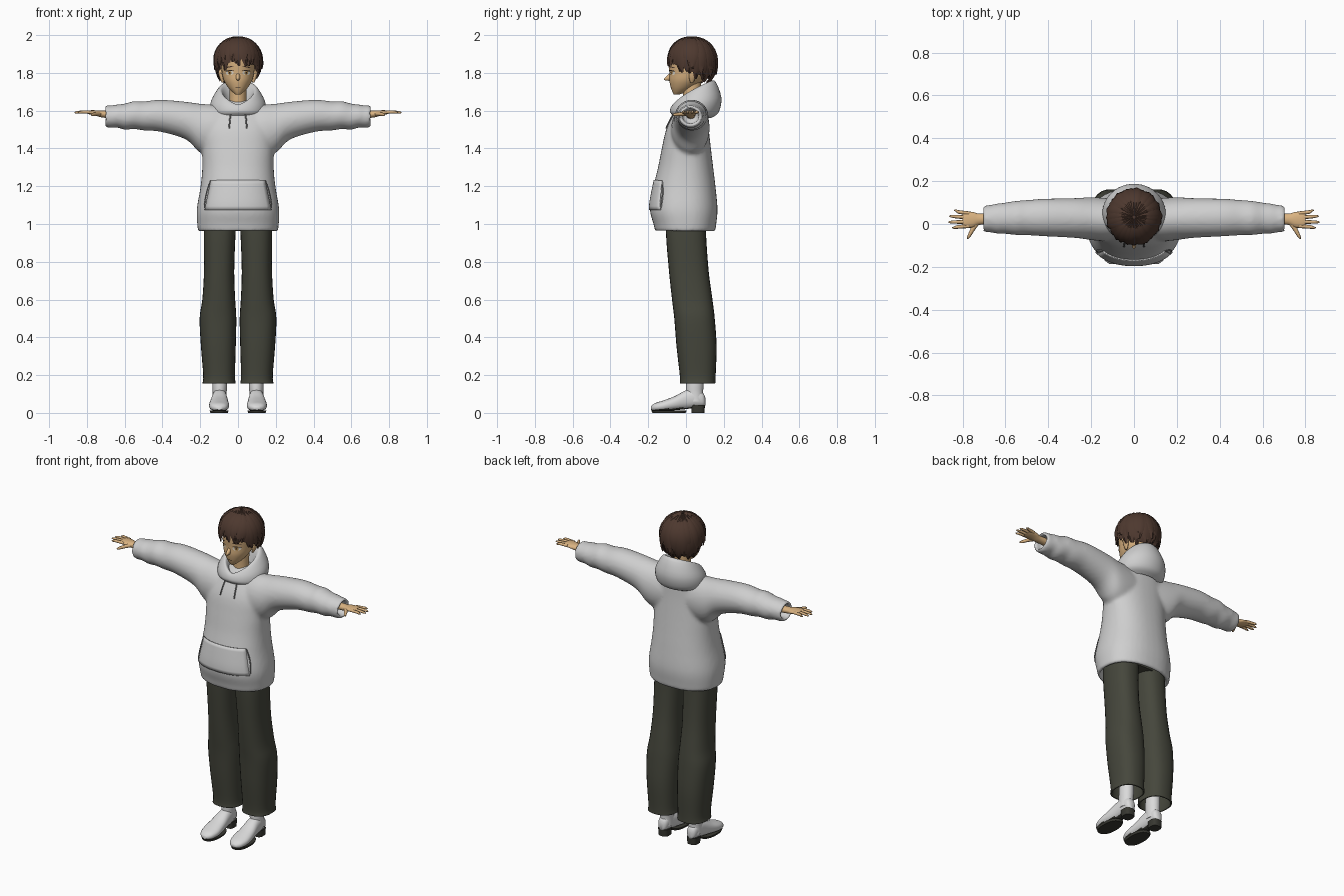
import bpy, bmesh, math, random
from mathutils import Vector

random.seed(4)
if "Cube" in bpy.data.objects:
    bpy.data.objects.remove(bpy.data.objects["Cube"])


def material(name, r, g, b):
    m = bpy.data.materials.new(name)
    m.use_nodes = True
    m.diffuse_color = (r, g, b, 1)
    m.node_tree.nodes["Principled BSDF"].inputs["Base Color"].default_value = (r, g, b, 1)
    return m


CLOTH = material("light grey cloth", .62, .62, .62)
SHOE = material("white leather", .7, .7, .7)
TROUSER = material("dark olive cloth", .06, .062, .045)
SOLE = material("dark rubber", .04, .04, .032)
SKIN = material("skin", .7, .45, .22)
HAIR = material("brown hair", .075, .04, .028)
EYE = material("eye white", .8, .75, .65)
IRIS = material("amber iris", .5, .28, .08)
LINE = material("dark brown line", .03, .018, .013)
SEAM = material("seam grey", .2, .2, .2)


# ---- helpers ----
def finish(name, bm, mat, angle=50, normals=True):
    if normals:
        bmesh.ops.recalc_face_normals(bm, faces=bm.faces)
    mesh = bpy.data.meshes.new(name)
    bm.to_mesh(mesh)
    bm.free()
    obj = bpy.data.objects.new(name, mesh)
    bpy.context.collection.objects.link(obj)
    mesh.materials.append(mat)
    bpy.ops.object.select_all(action='DESELECT')
    obj.select_set(True)
    bpy.context.view_layer.objects.active = obj
    bpy.ops.object.shade_smooth_by_angle(angle=math.radians(angle))
    return obj


def smooth_path(pts, steps):
    """Catmull-Rom interpolation through tuples of any length."""
    out = []
    for i in range(len(pts) - 1):
        a, b, c, d = (pts[max(i - 1, 0)], pts[i], pts[i + 1], pts[min(i + 2, len(pts) - 1)])
        for k in range(steps):
            t = k / steps
            out.append(tuple(.5 * (2 * q + (r - p) * t + (2 * p - 5 * q + 4 * r - s) * t * t
                                   + (3 * q - p - 3 * r + s) * t ** 3)
                             for p, q, r, s in zip(a, b, c, d)))
    return out + [tuple(pts[-1])]


def bridge(bm, rings, closed=True):
    n = len(rings[0])
    for a, b in zip(rings, rings[1:]):
        for j in range(n if closed else n - 1):
            k = (j + 1) % n
            bm.faces.new((a[j], a[k], b[k], b[j]))


def add_loft(bm, stations, axis='z', n=24, steps=4, p=2, cap=True, side=1):
    """Superelliptic rings (along, centre, centre, radius, radius) along an axis."""
    rings = []
    for s, c1, c2, r1, r2 in smooth_path(stations, steps):
        ring = []
        for j in range(n):
            a = 2 * math.pi * j / n
            u, v = (math.copysign(abs(f) ** (2 / p), f) for f in (math.cos(a), math.sin(a)))
            u, v = c1 + r1 * u, c2 + r2 * v
            co = {'x': (s, u, v), 'y': (u, s, v), 'z': (u, v, s)}[axis]
            ring.append(bm.verts.new((co[0] * side, co[1], co[2])))
        rings.append(ring)
    bridge(bm, rings)
    if cap:
        bm.faces.new(rings[0])
        bm.faces.new(rings[-1])


def loft(name, stations, mat, angle=50, **kw):
    bm = bmesh.new()
    add_loft(bm, stations, **kw)
    return finish(name, bm, mat, angle)


def front_y(stations, x, z, p):
    """Front surface depth of a vertical loft."""
    rows = smooth_path(stations, 4)
    for a, b in zip(rows, rows[1:]):
        if a[0] <= z <= b[0]:
            t = (z - a[0]) / (b[0] - a[0])
            _, cx, cy, rx, ry = (i + (j - i) * t for i, j in zip(a, b))
            return cy - ry * max(0, 1 - abs((x - cx) / rx) ** p) ** (1 / p)
    return 0


# ---- hooded top: body and sleeves fused ----
HEM = [(1.08, 0, -.01, .17, .13), (.98, 0, -.01, .187, .14)]
TORSO = [(.957, 0, -.005, .208, .157), (1.0, 0, -.006, .216, .166), (1.08, 0, -.012, .218, .179),
         (1.2, 0, -.008, .198, .164), (1.3, 0, -.002, .189, .146), (1.4, 0, .002, .19, .13),
         (1.5, 0, .008, .19, .113), (1.58, 0, .025, .165, .09), (1.63, 0, .04, .11, .07),
         (1.655, 0, .04, .06, .04)]
SLEEVE = [(0, .02, 1.5, .085, .11), (.12, .02, 1.495, .1, .135), (.2, .025, 1.507, .1, .13),
          (.275, .028, 1.547, .093, .1), (.41, .03, 1.573, .088, .085), (.5, .03, 1.572, .082, .077),
          (.55, .028, 1.577, .08, .074), (.6, .027, 1.568, .073, .069), (.64, .025, 1.572, .07, .061),
          (.67, .025, 1.568, .064, .06), (.7, .024, 1.57, .062, .057), (.7, .024, 1.57, .046, .041),
          (.65, .024, 1.57, .044, .039)]
bm = bmesh.new()
add_loft(bm, HEM + TORSO, n=40, p=2.3)
for side in (1, -1):
    add_loft(bm, SLEEVE, axis='x', n=32, side=side)
top = finish("hooded_top", bm, CLOTH)
mod = top.modifiers.new("fuse", 'REMESH')
mod.mode, mod.voxel_size, mod.use_smooth_shade = 'VOXEL', .0105, True
mod = top.modifiers.new("soften", 'SMOOTH')
mod.factor, mod.iterations = .5, 6

# hood draped around the neck
bm = bmesh.new()
columns = []
for i in range(48):
    a = 2 * math.pi * i / 48
    s, t = math.sin(a), (1 - math.cos(a)) / 2
    profile = [(w * s, y0 + (y1 - y0) * t, z0 + (z1 - z0) * t ** .65) for w, y0, y1, z0, z1 in (
        (.12, -.07, .13, 1.575, 1.56), (.145, -.085, .172, 1.595, 1.59), (.142, -.078, .187, 1.622, 1.67),
        (.1, -.062, .15, 1.632, 1.76), (.075, -.045, .11, 1.62, 1.72), (.05, -.02, .08, 1.58, 1.62))]
    columns.append([bm.verts.new(c) for c in smooth_path(profile, 4)])
bridge(bm, columns + columns[:1], closed=False)
finish("hood", bm, CLOTH, 70)

# front pocket with slanted openings
bm = bmesh.new()
rows = []
for i in range(9):
    z, w = 1.075 + .0195 * i, .175 - .004 * i
    rows.append([bm.verts.new((w * k / 8, front_y(TORSO, w * k / 8, z, 2.3) - .003, z)) for k in range(-8, 9)])
bridge(bm, rows, closed=False)
pocket = finish("front_pocket", bm, CLOTH, 70)
mod = pocket.modifiers.new("thickness", 'SOLIDIFY')
mod.thickness, mod.offset = .006, 0

for side, label in ((1, "left"), (-1, "right")):
    slit = []
    for k in range(7):
        z, x = 1.085 + .024 * k, side * (.177 - .032 * (k / 6) ** 2)
        slit.append((z, x, front_y(TORSO, x, z, 2.3) - .004, .0025, .004))
    loft(label + "_pocket_seam", slit, SEAM, n=6, steps=1)
    cord = [(z, side * x, front_y(TORSO, x, z, 2.3) - .005, .004, .004)
            for z, x in ((1.505, .047), (1.54, .044), (1.575, .04), (1.612, .03))]
    loft(label + "_drawstring", cord, SEAM, n=8)

# ---- trousers ----
loft("trouser_seat", [(.985, 0, 0, .165, .1), (1.15, 0, 0, .165, .1)], TROUSER, p=2.5)
LEG = [(1.1, .09, 0, .086, .105), (.95, .097, 0, .084, .106), (.75, .1, .015, .08, .105),
       (.6, .102, .033, .087, .107), (.5, .106, .045, .097, .107), (.35, .104, .056, .092, .106),
       (.2, .1, .062, .084, .095), (.157, .1, .062, .088, .095)]
for side, label in ((1, "left"), (-1, "right")):
    leg = loft(label + "_trouser_leg", LEG, TROUSER, p=2.4, n=28, cap=False, side=side)
    mod = leg.modifiers.new("thickness", 'SOLIDIFY')
    mod.thickness = .008

    # ---- boots ----
    bm = bmesh.new()
    add_loft(bm, [(.102, .098, .06, .012, .02), (.09, .098, .07, .028, .036), (.05, .098, .078, .036, .05),
                  (0, .098, .07, .041, .05), (-.06, .1, .051, .049, .037), (-.12, .1, .037, .053, .029),
                  (-.165, .1, .03, .04, .021), (-.186, .1, .025, .015, .009)], axis='y', p=2.3, side=side)
    add_loft(bm, [(.06, .098, .05, .038, .045), (.11, .097, .046, .037, .045), (.15, .096, .047, .039, .046),
                  (.22, .096, .05, .038, .043)], side=side)
    boot = finish(label + "_boot", bm, SHOE)
    boot.data.materials.append(SOLE)
    for f in boot.data.polygons:
        f.material_index = int(f.normal.z < -.75 and f.center.z < .05)
    loft(label + "_boot_sole", [(0, .1, -.09, .046, .088), (.013, .1, -.09, .051, .093)], SOLE,
         steps=1, p=2.3, side=side)
    loft(label + "_boot_heel", [(0, .098, .064, .031, .034), (.042, .098, .064, .034, .036)], SOLE,
         steps=1, p=3, side=side)

    # ---- hands ----
    bm = bmesh.new()
    add_loft(bm, [(.65, .025, 1.578, .025, .021), (.72, .022, 1.582, .026, .018), (.75, .02, 1.587, .036, .015),
                  (.785, .02, 1.591, .038, .011), (.8, .02, 1.592, .032, .007)], axis='x', n=16, side=side)
    for y0, y1, tip in ((.05, .063, .84), (.031, .036, .862), (.01, .009, .866), (-.01, -.017, .848)):
        add_loft(bm, [(.77, y0, 1.591, .009, .009), (.82, (y0 + y1) / 2, 1.593, .0085, .008),
                      (tip - .01, y1, 1.591, .006, .006), (tip, y1, 1.59, .002, .002)],
                 axis='x', n=8, steps=3, side=side)
    add_loft(bm, [(.01, .73, 1.583, .017, .012), (-.025, .752, 1.582, .012, .01),
                  (-.058, .77, 1.579, .008, .008), (-.07, .776, 1.578, .002, .002)],
             axis='y', n=8, steps=3, side=side)
    finish(label + "_hand", bm, SKIN, 70)

# ---- head ----
HEAD = [(1.685, 0, -.05, .012, .014), (1.7, 0, -.035, .031, .037), (1.725, 0, -.018, .054, .063),
        (1.76, 0, 0, .075, .088), (1.8, 0, .012, .085, .1), (1.85, 0, .015, .09, .108),
        (1.9, 0, .02, .09, .108), (1.95, 0, .028, .06, .075)]
loft("head", HEAD, SKIN, 70, n=32)
loft("neck", [(1.56, 0, .035, .05, .05), (1.64, 0, .032, .044, .045), (1.76, 0, .03, .046, .05)], SKIN)
loft("nose", [(-.117, 0, 1.766, .002, .003), (-.104, 0, 1.77, .009, .011), (-.072, 0, 1.785, .013, .027)],
     SKIN, 70, axis='y', n=12)


def face_patch(name, cx, cz, rx, rz, mat, lift=.003, tilt=0):
    """Thin oval lying on the front of the face."""
    bm = bmesh.new()

    def point(u, v):
        x, z = cx + rx * u, cz + rz * v + tilt * u
        return bm.verts.new((x, front_y(HEAD, x, z, 2) - lift, z))
    hub = point(0, 0)
    rim = [point(math.cos(i * math.pi / 8), math.sin(i * math.pi / 8)) for i in range(16)]
    for a, b in zip(rim, rim[1:] + rim[:1]):
        bm.faces.new((hub, a, b))
    finish(name, bm, mat, normals=False)


for side, label in ((1, "left"), (-1, "right")):
    x = side * .044
    face_patch(label + "_eye", x, 1.8, .02, .012, EYE)
    face_patch(label + "_iris", x, 1.8, .0095, .011, IRIS, .0042)
    face_patch(label + "_pupil", x, 1.8, .004, .005, LINE, .0052)
    face_patch(label + "_lash", x, 1.812, .023, .003, LINE, .005, -.003 * side)
    face_patch(label + "_eyebrow", x, 1.832, .023, .003, HAIR, .004, -.005 * side)
    loft(label + "_ear", [(1.748, .08, .03, .005, .008), (1.775, .087, .034, .011, .018),
                          (1.805, .092, .038, .012, .022), (1.82, .09, .04, .004, .008)], SKIN, n=12, side=side)
face_patch("mouth", 0, 1.723, .016, .0017, LINE)


# ---- hair: a cap plus overlapping pointed locks ----
def hair_point(az, th, k=1.0):
    h = math.sin(th) if th < math.pi / 2 else math.sqrt(max(0, math.sin(th)))
    return Vector((k * .122 * h * math.sin(az), .033 - k * .126 * h * math.cos(az), 1.866 + k * .124 * math.cos(th)))


def hair_end(az):
    return 1.8 + .92 * (1 - math.cos(az)) / 2


bm = bmesh.new()
rings = []
for i in range(1, 17):
    rings.append([bm.verts.new(hair_point(a, (hair_end(a) - .16) * i / 16, .97))
                  for a in (2 * math.pi * j / 48 for j in range(48))])
bridge(bm, rings)
bm.faces.new(rings[0])
finish("hair_cap", bm, HAIR)

bm = bmesh.new()
for layer, count in ((0, 30), (1, 22)):
    for i in range(count):
        az = 2 * math.pi * (i + random.uniform(-.3, .3)) / count
        end = hair_end(az) * (1 - .16 * layer) + random.uniform(-.12, .14)
        curl, flick = random.uniform(-.22, .22), random.uniform(0, .09)
        rings = []
        for s in range(11):
            t = s / 10
            a, th = az + curl * t * t, .06 + (end - .06) * t
            base = 1 + .02 * layer + flick * t ** 4
            w = .024 * math.sin(math.pi * min(.97, .06 + t * .94) ** 1.5) ** .7 + .001
            across = Vector((math.cos(a), math.sin(a), 0)) * w
            mid = hair_point(a, th, base - .02)
            rings.append([bm.verts.new(c) for c in (
                mid - across, hair_point(a, th, base + w * 2.2), mid + across, hair_point(a, th, base - .05))])
        bridge(bm, rings)
        bm.faces.new(rings[0])
        bm.faces.new(rings[-1])
finish("hair_locks", bm, HAIR, 45)
